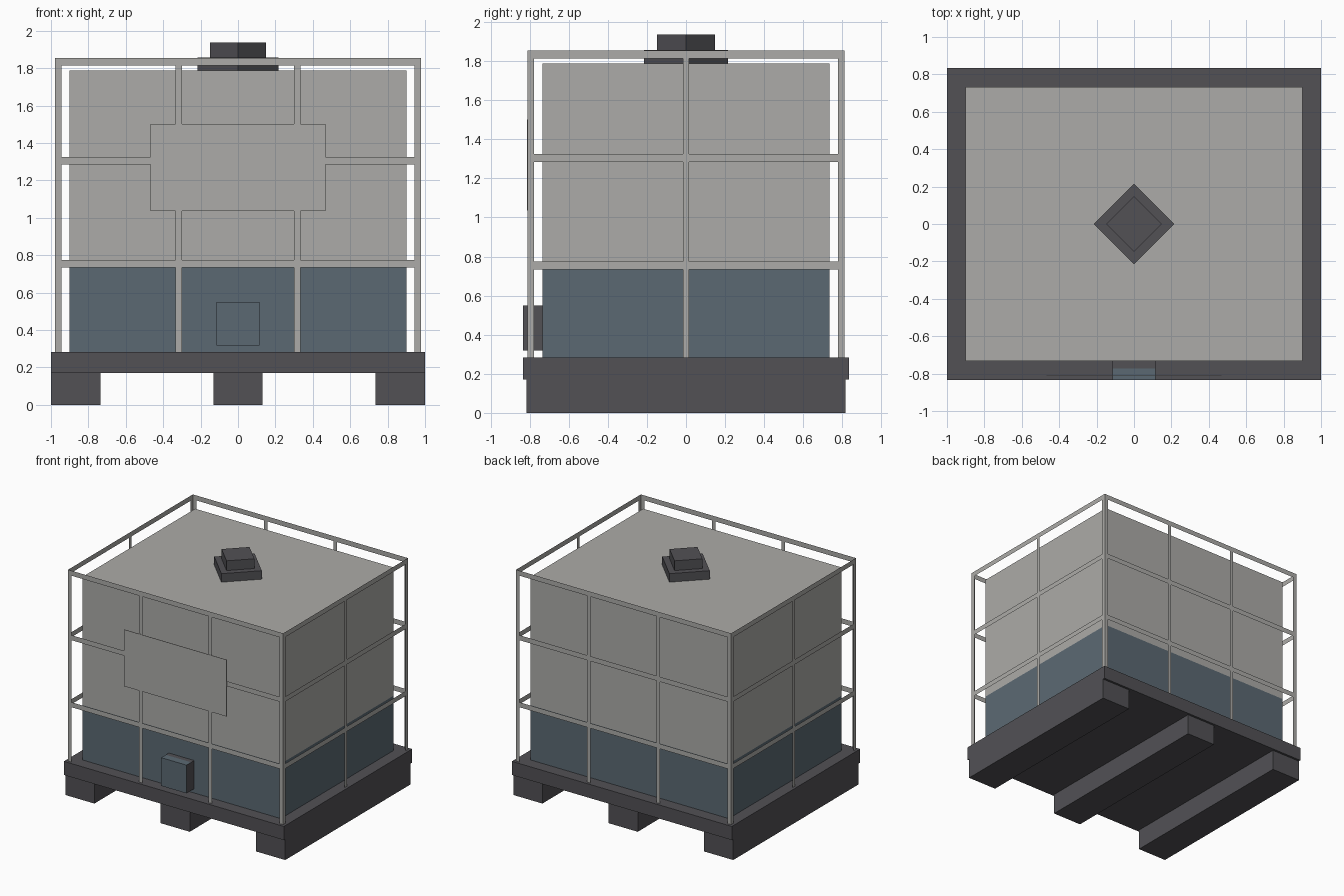
import bpy, bmesh, math
from mathutils import Matrix, Vector

if "Cube" in bpy.data.objects:
    bpy.data.objects.remove(bpy.data.objects["Cube"], do_unlink=True)


def material(name, r, g, b):
    m = bpy.data.materials.new(name)
    m.use_nodes = True
    m.diffuse_color = (r, g, b, 1)
    m.node_tree.nodes["Principled BSDF"].inputs["Base Color"].default_value = (r, g, b, 1)
    return m


PALE = material("pale grey", 0.413, 0.407, 0.392)
DARK = material("dark grey", 0.084, 0.082, 0.091)
BLUE = material("slate blue", 0.105, 0.141, 0.171)


def finish(bm, name, *mats):
    mesh = bpy.data.meshes.new(name)
    bm.to_mesh(mesh)
    bm.free()
    for m in mats:
        mesh.materials.append(m)
    ob = bpy.data.objects.new(name, mesh)
    bpy.context.collection.objects.link(ob)
    return ob


def box(lo, hi, turn=0.0):
    """Box between two corners, turned about its own upright axis."""
    lo, hi = Vector(lo), Vector(hi)
    bm = bmesh.new()
    bmesh.ops.create_cube(bm, size=1, matrix=Matrix.Translation((lo + hi) / 2)
                          @ Matrix.Rotation(turn, 4, 'Z')
                          @ Matrix.Diagonal((*(hi - lo), 1)))
    return bm


def cut(bm, co, normal):
    bmesh.ops.bisect_plane(bm, geom=bm.verts[:] + bm.edges[:] + bm.faces[:],
                           plane_co=co, plane_no=normal)


# Pallet deck and runners
DECK, CAGE_X, CAGE_Y = 0.283, 0.978, 0.81
finish(box((-1, -0.833, 0.171), (1, 0.833, DECK)), "pallet_deck", DARK)
for name, a, b in (("right", -1, -0.735), ("middle", -0.132, 0.132), ("left", 0.735, 1)):
    finish(box((a, -0.815, 0), (b, 0.815, 0.171)), name + "_runner", DARK)

# Tank, with a blue lower band
LEVEL = 0.733
bm = box((-0.902, -0.733, DECK), (0.902, 0.733, 1.787))
cut(bm, (0, 0, LEVEL), (0, 0, 1))
for f in bm.faces:
    f.material_index = int(f.calc_center_median().z < LEVEL)
finish(bm, "tank", PALE, BLUE)

# Filler cap: two stacked square blocks turned to a diamond
for name, radius, z0, z1 in (("cap_base", 0.216, 1.787, 1.857), ("cap_top", 0.149, 1.857, 1.937)):
    h = radius / math.sqrt(2)
    finish(box((-h, -h, z0), (h, h, z1), math.pi / 4), name, DARK)

# Outlet valve, blue on its front and the front of its top
bm = box((-0.115, -0.833, 0.318), (0.115, -0.733, 0.55))
cut(bm, (0, -0.772, 0), (0, 1, 0))
for f in bm.faces:
    c = f.calc_center_median()
    f.material_index = int(f.normal.y < -0.5 or (f.normal.z > 0.5 and c.y < -0.772))
finish(bm, "valve", DARK, BLUE)

# Cage: each side is a thin sheet of posts and rails
RAILS = [(0.733, 0.774), (1.284, 1.325), (1.814, 1.855)]


def cage_side(name, half, posts, place):
    posts = [(-half, 0.033 - half)] + posts + [(half - 0.033, half)]
    us = [u for p in posts for u in p]
    zs = [DECK] + [z for r in RAILS for z in r]
    bm = bmesh.new()
    grid = [[bm.verts.new((u, 0, z)) for z in zs] for u in us]
    for i in range(len(us) - 1):
        for j in range(len(zs) - 1):
            if i % 2 == 0 or j % 2 == 1:
                bm.faces.new((grid[i][j], grid[i + 1][j], grid[i + 1][j + 1], grid[i][j + 1]))
    loose = [v for v in bm.verts if not v.link_faces]
    bmesh.ops.delete(bm, geom=loose, context='VERTS')
    bm.transform(place)
    finish(bm, name, PALE)


long_posts = [(-0.333, -0.3), (0.3, 0.333)]
short_posts = [(-0.016, 0.016)]
for name, half, posts, away, turn in (
        ("front", CAGE_X, long_posts, CAGE_Y, 0), ("left", CAGE_Y, short_posts, CAGE_X, 1),
        ("back", CAGE_X, long_posts, CAGE_Y, 2), ("right", CAGE_Y, short_posts, CAGE_X, 3)):
    cage_side(name + "_cage", half, posts,
              Matrix.Rotation(turn * math.pi / 2, 4, 'Z') @ Matrix.Translation((0, -away, 0)))

# Sign plate on the front of the cage
finish(box((-0.467, -0.814, 1.036), (0.467, -0.811, 1.502)), "sign_plate", PALE)
